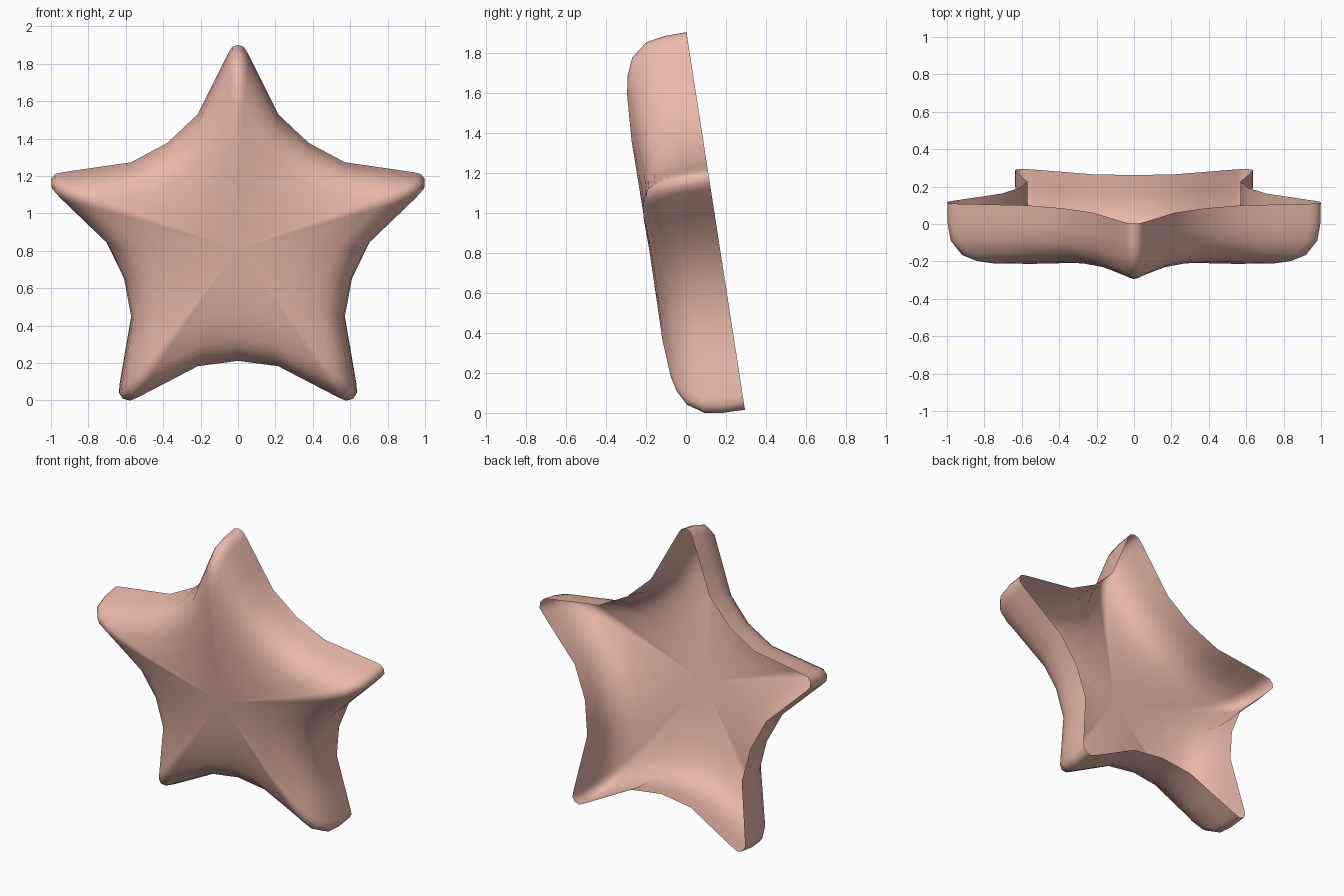
import bpy, bmesh, math
from mathutils import Vector, Matrix

if "Cube" in bpy.data.objects:
    bpy.data.objects.remove(bpy.data.objects["Cube"])

# Half outline of one arm: (sideways, outward), from tip towards the valley
half = [(0.0, 1.05), (0.032, 1.038), (0.053, 1.003), (0.134, 0.84), (0.217, 0.672)]
VALLEY = 0.642

# Rings from the open rim to the centre: (scale, depth on arm, depth at valley)
rings = [(1.0, 0.0, 0.0), (0.998, 0.11, 0.105), (0.982, 0.205, 0.19),
         (0.92, 0.287, 0.257), (0.84, 0.323, 0.293), (0.75, 0.341, 0.316),
         (0.53, 0.354, 0.34), (0.25, 0.352, 0.35)]

# Full outline, with a 0..1 weight telling how close a point is to a valley
arm = [(-x, y, i / 5) for i, (x, y) in reversed(list(enumerate(half))) if i]
arm += [(x, y, i / 5) for i, (x, y) in enumerate(half)]
a36 = math.radians(36)
arm.append((VALLEY * math.sin(a36), VALLEY * math.cos(a36), 1.0))
outline = []
for k in range(5):
    c, s = math.cos(2 * a36 * k), math.sin(2 * a36 * k)
    outline += [(x * c + y * s, y * c - x * s, t) for x, y, t in arm]

# Open star shell, front facing -y
bm = bmesh.new()
loops = [[bm.verts.new((x * sc, -(da + (dv - da) * t), z * sc)) for x, z, t in outline]
         for sc, da, dv in rings]
n = len(outline)
for a, b in zip(loops, loops[1:]):
    for i in range(n):
        j = (i + 1) % n
        bm.faces.new((a[i], a[j], b[j], b[i]))
centre = bm.verts.new((0, -0.35, 0))
for i in range(n):
    cap = bm.faces.new((loops[-1][i], loops[-1][(i + 1) % n], centre))

# Make the outside face the front
bm.normal_update()
if cap.normal.y > 0:
    bmesh.ops.reverse_faces(bm, faces=list(bm.faces))

# Lean the star, then stand it on the ground and centre it
bm.transform(Matrix.Rotation(math.radians(8.8), 4, 'X'))
ys = [v.co.y for v in bm.verts]
zs = [v.co.z for v in bm.verts]
bmesh.ops.translate(bm, verts=list(bm.verts),
                    vec=Vector((0, -(min(ys) + max(ys)) / 2, -min(zs))))

mesh = bpy.data.meshes.new("star_shell")
bm.to_mesh(mesh)
bm.free()
for p in mesh.polygons:
    p.use_smooth = True
star = bpy.data.objects.new("star_shell", mesh)
bpy.context.collection.objects.link(star)

# Pink colour
mat = bpy.data.materials.new("pink")
mat.diffuse_color = (0.82, 0.48, 0.40, 1)
mat.use_nodes = True
mat.node_tree.nodes["Principled BSDF"].inputs["Base Color"].default_value = mat.diffuse_color
mesh.materials.append(mat)
